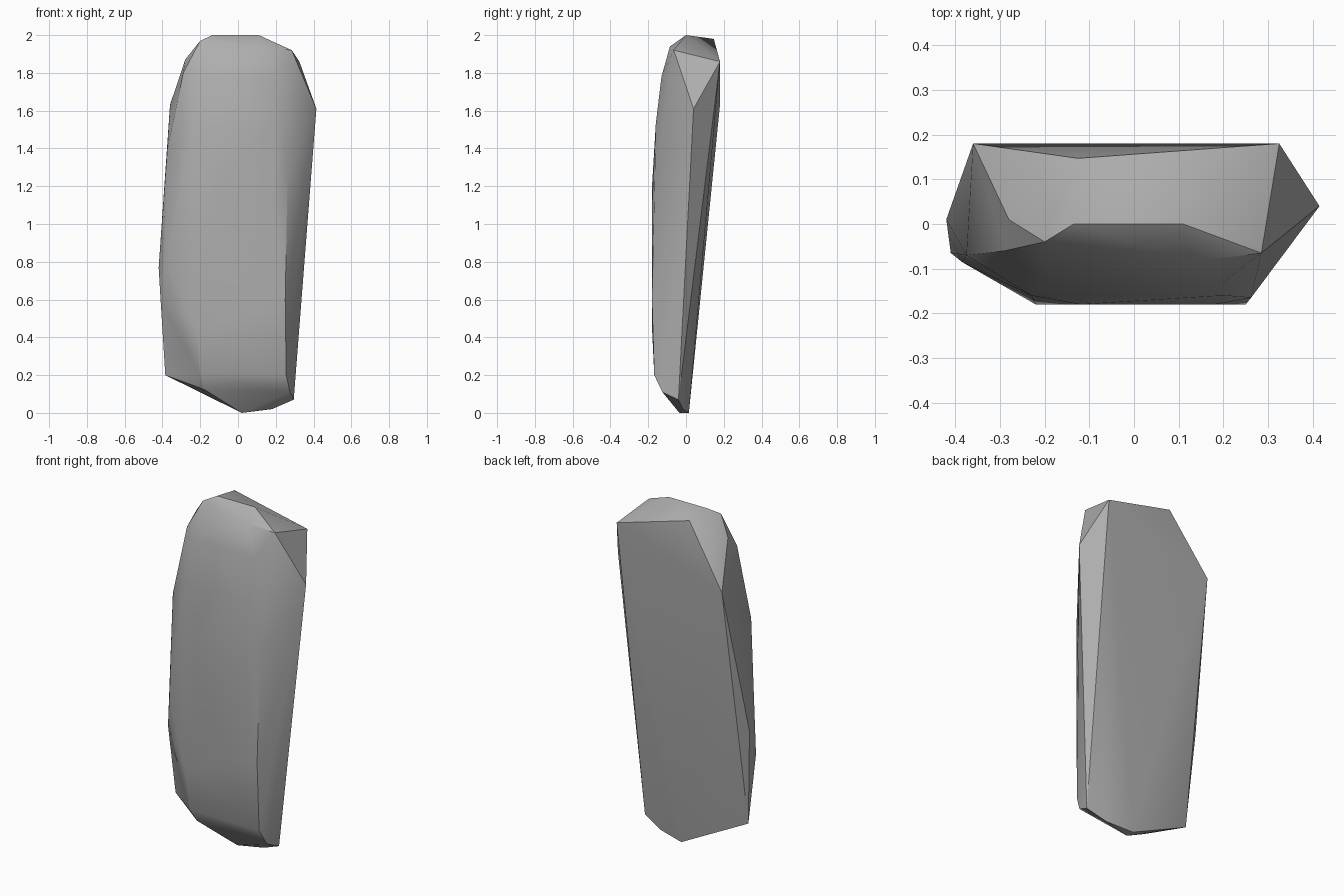
import bpy
import bmesh
import math

default_cube = bpy.data.objects.get("Cube")
if default_cube:
    bpy.data.objects.remove(default_cube, do_unlink=True)


def make_material(name, colour):
    """One flat colour, shown in the viewport and in a render."""
    material = bpy.data.materials.new(name)
    material.use_nodes = True
    material.diffuse_color = colour
    shader = material.node_tree.nodes["Principled BSDF"]
    shader.inputs["Base Color"].default_value = colour
    shader.inputs["Roughness"].default_value = 0.9
    return material


def make_hull(name, corners, material, crease_angle):
    """Wrap a convex skin around the corners, keeping creases sharp."""
    shell = bmesh.new()
    for corner in corners:
        shell.verts.new(corner)
    result = bmesh.ops.convex_hull(shell, input=shell.verts)
    unused = set(result["geom_interior"] + result["geom_unused"])
    loose = [item for item in unused if isinstance(item, bmesh.types.BMVert)]
    bmesh.ops.delete(shell, geom=loose, context="VERTS")
    bmesh.ops.recalc_face_normals(shell, faces=shell.faces)

    mesh = bpy.data.meshes.new(name)
    shell.to_mesh(mesh)
    shell.free()
    mesh.materials.append(material)
    rock = bpy.data.objects.new(name, mesh)
    bpy.context.collection.objects.link(rock)

    bpy.ops.object.select_all(action="DESELECT")
    rock.select_set(True)
    bpy.context.view_layer.objects.active = rock
    bpy.ops.object.shade_smooth_by_angle(angle=math.radians(crease_angle))
    return rock


# Chipped crown
crown = [
    (-.135, 0, 2), (.11, 0, 2), (-.2, -.04, 1.97), (-.125, .147, 1.98),
    (.125, -.085, 1.94), (.285, -.065, 1.92), (-.28, .01, 1.87),
]

# Upper corners of the broad back face and the right shoulder
shoulders = [(.325, .18, 1.86), (-.36, .18, 1.63), (.415, .04, 1.61)]

# Rounded left flank
left_flank = [
    (-.29, -.06, 1.8), (-.375, -.07, 1.39), (-.42, .01, .77),
    (-.41, -.065, .6), (-.385, -.085, .8), (-.385, -.03, .2),
]

# Gently bulging front, with a crisp right edge
front_face = [
    (-.2, -.13, 1.78), (.2, -.13, 1.78), (-.23, -.16, 1.5), (.2, -.16, 1.53),
    (-.12, -.18, 1.2), (.18, -.18, 1.1), (-.22, -.18, .45), (.25, -.18, .6),
    (.262, -.165, 1.25), (.255, -.168, .2), (-.2, -.165, .2),
]

# Narrow foot
foot = [
    (.275, -.125, .11), (-.18, -.125, .125), (.295, -.04, .07),
    (.18, -.015, .02), (.02, .015, 0), (.02, -.035, 0),
]

stone_grey = make_material("stone grey", (.42, .42, .42, 1))
make_hull(
    "standing_stone",
    crown + shoulders + left_flank + front_face + foot,
    stone_grey,
    crease_angle=30,
)
